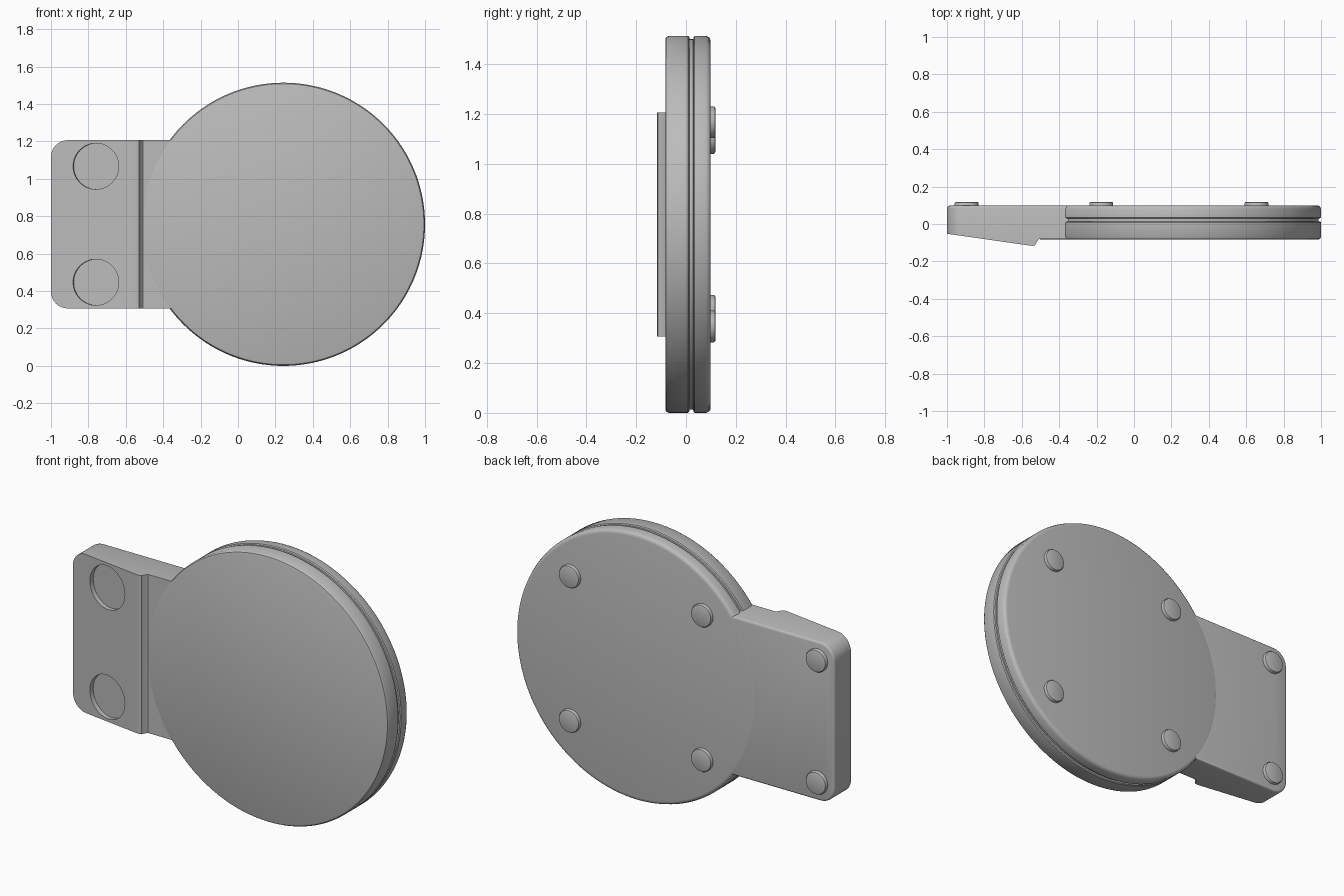
import bpy, bmesh, math
from mathutils import Matrix, Vector

if "Cube" in bpy.data.objects:
    bpy.data.objects.remove(bpy.data.objects["Cube"])

grey = bpy.data.materials.new("plain grey")
grey.diffuse_color = (0.5, 0.5, 0.5, 1)
grey.use_nodes = True
grey.node_tree.nodes["Principled BSDF"].inputs["Base Color"].default_value = grey.diffuse_color
CZ = 0.757  # height of the centre line


def finish(name, bm, angle=35):
    bmesh.ops.recalc_face_normals(bm, faces=bm.faces)
    me = bpy.data.meshes.new(name)
    bm.to_mesh(me)
    bm.free()
    me.materials.append(grey)
    me.polygons.foreach_set("use_smooth", [True] * len(me.polygons))
    me.set_sharp_from_angle(angle=math.radians(angle))
    ob = bpy.data.objects.new(name, me)
    bpy.context.collection.objects.link(ob)
    return ob


def lathe(name, profile, x, z, steps):
    """Spin (radius, y) points round a y axis and cap both ends."""
    bm = bmesh.new()
    rings = []
    for r, y in profile:
        rings.append([bm.verts.new((x + r * math.cos(2 * math.pi * i / steps), y,
                                    z + r * math.sin(2 * math.pi * i / steps)))
                      for i in range(steps)])
    for a, b in zip(rings, rings[1:]):
        for i in range(steps):
            j = (i + 1) % steps
            bm.faces.new((a[i], a[j], b[j], b[i]))
    bm.faces.new(rings[0])
    bm.faces.new(rings[-1])
    return finish(name, bm)


# round body with a groove round the rim
lathe("round_body", [(0.743, -0.083), (0.751, -0.08), (0.757, -0.070),
                     (0.757, 0.008), (0.752, 0.013), (0.744, 0.014),
                     (0.744, 0.029), (0.752, 0.030), (0.757, 0.035),
                     (0.757, 0.080), (0.752, 0.092), (0.745, 0.097), (0.735, 0.099)],
      0.243, CZ, 160)

# handle: wedge profile (x, y) extruded in z
profile = [(-1, 0.098), (-1, -0.052), (-0.56, -0.115), (-0.54, -0.117), (-0.528, -0.113),
           (-0.514, -0.086), (-0.508, -0.081), (-0.49, -0.080), (-0.2, -0.080), (-0.2, 0.098)]
bm = bmesh.new()
face = bm.faces.new([bm.verts.new((x, y, CZ - 0.45)) for x, y in profile])
new = bmesh.ops.extrude_face_region(bm, geom=[face])["geom"]
bmesh.ops.translate(bm, vec=(0, 0, 0.9), verts=[v for v in new if isinstance(v, bmesh.types.BMVert)])
bmesh.ops.recalc_face_normals(bm, faces=bm.faces)
corners = [e for e in bm.edges if all(v.co.x < -0.99 for v in e.verts)
           and abs(e.verts[0].co.z - e.verts[1].co.z) < 0.01]
bmesh.ops.bevel(bm, geom=corners, offset=0.09, segments=8, profile=0.5, affect='EDGES')
rim = [e for e in bm.edges if all(v.co.y > 0.097 for v in e.verts)]
bmesh.ops.bevel(bm, geom=rim, offset=0.012, segments=3, profile=0.5, affect='EDGES')
handle = finish("handle", bm)

# two shallow round recesses in the sloped face
normal = Vector((-0.142, -0.99, 0)).normalized()
bm = bmesh.new()
for z in (CZ - 0.31, CZ + 0.31):
    place = Matrix.Translation(Vector((-0.76, -0.0864, z)) + normal * 0.075)
    bmesh.ops.create_cone(bm, cap_ends=True, segments=64, radius1=0.123, radius2=0.123, depth=0.2,
                          matrix=place @ normal.to_track_quat('Z', 'Y').to_matrix().to_4x4())
cutter = finish("recess_cutter", bm)
cutter.hide_render = True
mod = handle.modifiers.new("recesses", 'BOOLEAN')
mod.operation, mod.object, mod.solver = 'DIFFERENCE', cutter, 'EXACT'
bpy.context.view_layer.objects.active = handle
bpy.ops.object.modifier_apply(modifier=mod.name)
bpy.data.objects.remove(cutter)
handle.data.set_sharp_from_angle(angle=math.radians(35))

# six feet on the back
for x, dz in ((-0.895, 0.347), (-0.175, 0.41), (0.655, 0.41)):
    for side in (-1, 1):
        lathe("foot", [(0.064, 0.085), (0.064, 0.111), (0.061, 0.116), (0.056, 0.118)],
              x, CZ + side * dz, 40)
